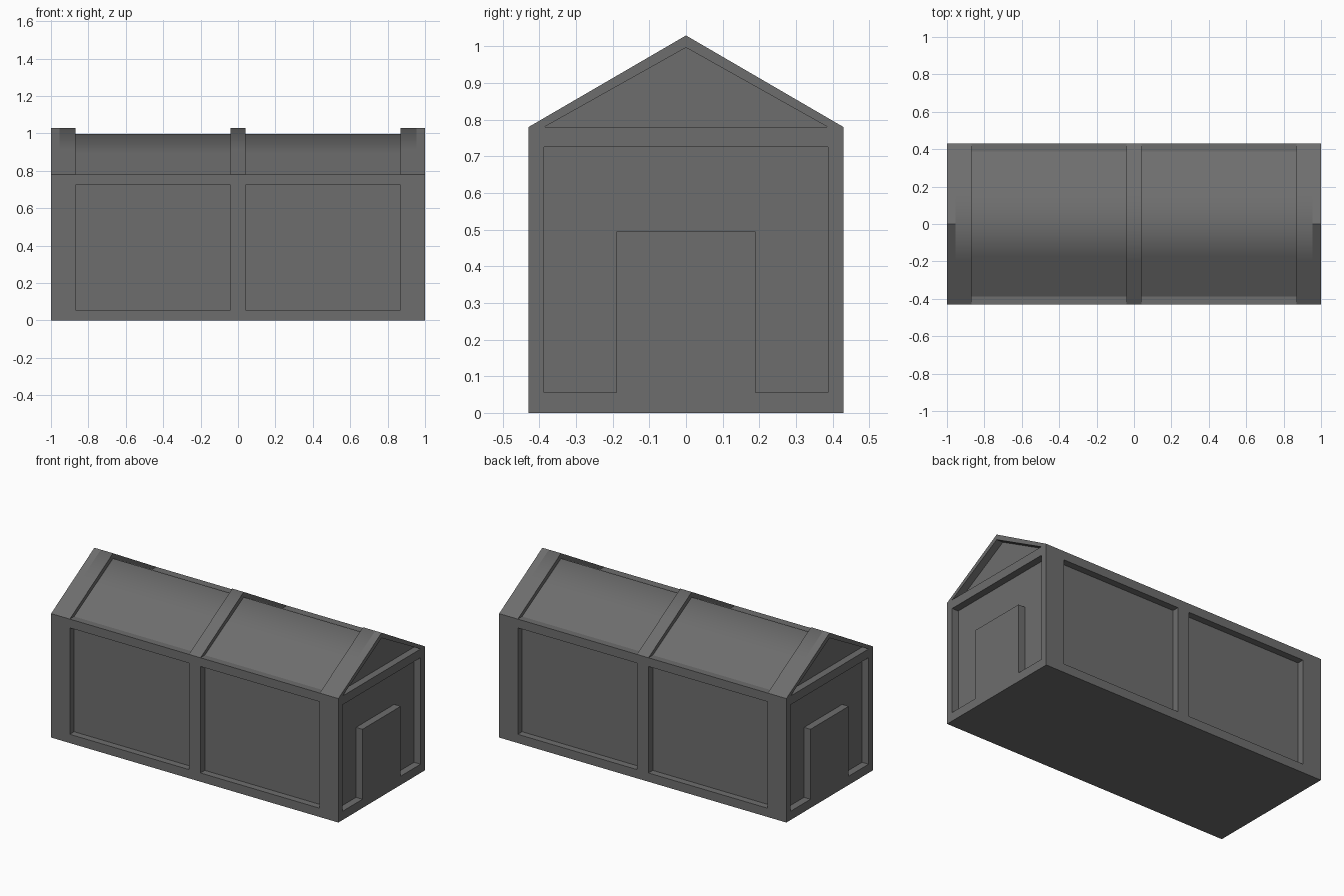
import bpy
import bmesh

if "Cube" in bpy.data.objects:
    bpy.data.objects.remove(bpy.data.objects["Cube"], do_unlink=True)

# One plain grey for the whole building
GREY = (0.155, 0.155, 0.155, 1.0)
grey = bpy.data.materials.new("dark grey")
grey.use_nodes = True
grey.diffuse_color = GREY
grey.node_tree.nodes["Principled BSDF"].inputs["Base Color"].default_value = GREY

# Overall sizes
LEN, WID = 1.0, 0.43            # half length, half width
IN_X, IN_Y = 0.955, 0.387       # recessed wall planes
BASE, RAIL, EAVE = 0.055, 0.725, 0.78
RIDGE, IN_RIDGE = 1.03, 0.997
POST, RIB = 0.87, 0.04          # inner edge of end frame, half width of middle frame


def finish(name, bm):
    bmesh.ops.recalc_face_normals(bm, faces=bm.faces)
    mesh = bpy.data.meshes.new(name)
    bm.to_mesh(mesh)
    bm.free()
    mesh.materials.append(grey)
    obj = bpy.data.objects.new(name, mesh)
    bpy.context.collection.objects.link(obj)
    return obj


def box(name, x, y, z):
    bm = bmesh.new()
    bmesh.ops.create_cube(bm, size=1)
    for v in bm.verts:
        for axis, (low, high) in enumerate((x, y, z)):
            v.co[axis] = high if v.co[axis] > 0 else low
    return finish(name, bm)


def prism(name, profile, stations):
    """Extrude a (y, z) profile through x stations, rounding only the roof shading."""
    bm = bmesh.new()
    rings = [[bm.verts.new((x, y, z)) for y, z in profile] for x in stations]
    n = len(profile)
    for a, b in zip(rings, rings[1:]):
        for i in range(n):
            j = (i + 1) % n
            bm.faces.new((a[i], a[j], b[j], b[i]))
    bm.faces.new(rings[0])
    bm.faces.new(rings[-1])
    bmesh.ops.recalc_face_normals(bm, faces=bm.faces)
    for f in bm.faces:
        f.smooth = f.normal.z > 0.5
    for e in bm.edges:
        middle = (e.verts[0].co + e.verts[1].co) / 2
        lengthwise = abs(e.verts[0].co.x - e.verts[1].co.x) > 0.001
        e.smooth = (lengthwise and abs(middle.x) < IN_X
                    and all(f.normal.z > 0.5 for f in e.link_faces))
    return finish(name, bm)


def slope(width, ridge):
    """Roof line from one eave over the ridge to the other."""
    mid = width * 0.46
    mid_z = EAVE + (ridge - EAVE) * (1 - mid / width)
    return [(-width, EAVE), (-mid, mid_z), (0, ridge), (mid, mid_z), (width, EAVE)]


# Recessed walls, gables and roof
inner = slope(IN_Y, IN_RIDGE)
prism("recessed_shell", [(-IN_Y, 0.01)] + inner + [(IN_Y, 0.01)], (-IN_X, IN_X))

# Plinth and eave rail round the whole building
box("plinth", (-LEN, LEN), (-WID, WID), (0, BASE))
box("eave_rail", (-LEN, LEN), (-WID, WID), (RAIL, EAVE))

# Raised roof frames
chevron = slope(WID, RIDGE) + [(IN_Y, EAVE), (0, IN_RIDGE), (-IN_Y, EAVE)]
prism("middle_roof_frame", chevron, (-RIB, RIB))
prism("left_roof_frame", chevron, (POST, IN_X, LEN))
prism("right_roof_frame", chevron, (-LEN, -IN_X, -POST))

# Posts along both long walls
for side, sy in (("front", -1), ("back", 1)):
    y = sorted((sy * IN_Y, sy * WID))
    box(side + "_middle_post", (-RIB, RIB), y, (BASE, RAIL))
    box(side + "_left_post", (POST, LEN), y, (BASE, RAIL))
    box(side + "_right_post", (-LEN, -POST), y, (BASE, RAIL))

# Raised door at each end
for side, sx in (("left", 1), ("right", -1)):
    box(side + "_door", sorted((sx * (IN_X - 0.02), sx * LEN)), (-0.19, 0.19), (BASE, 0.495))
